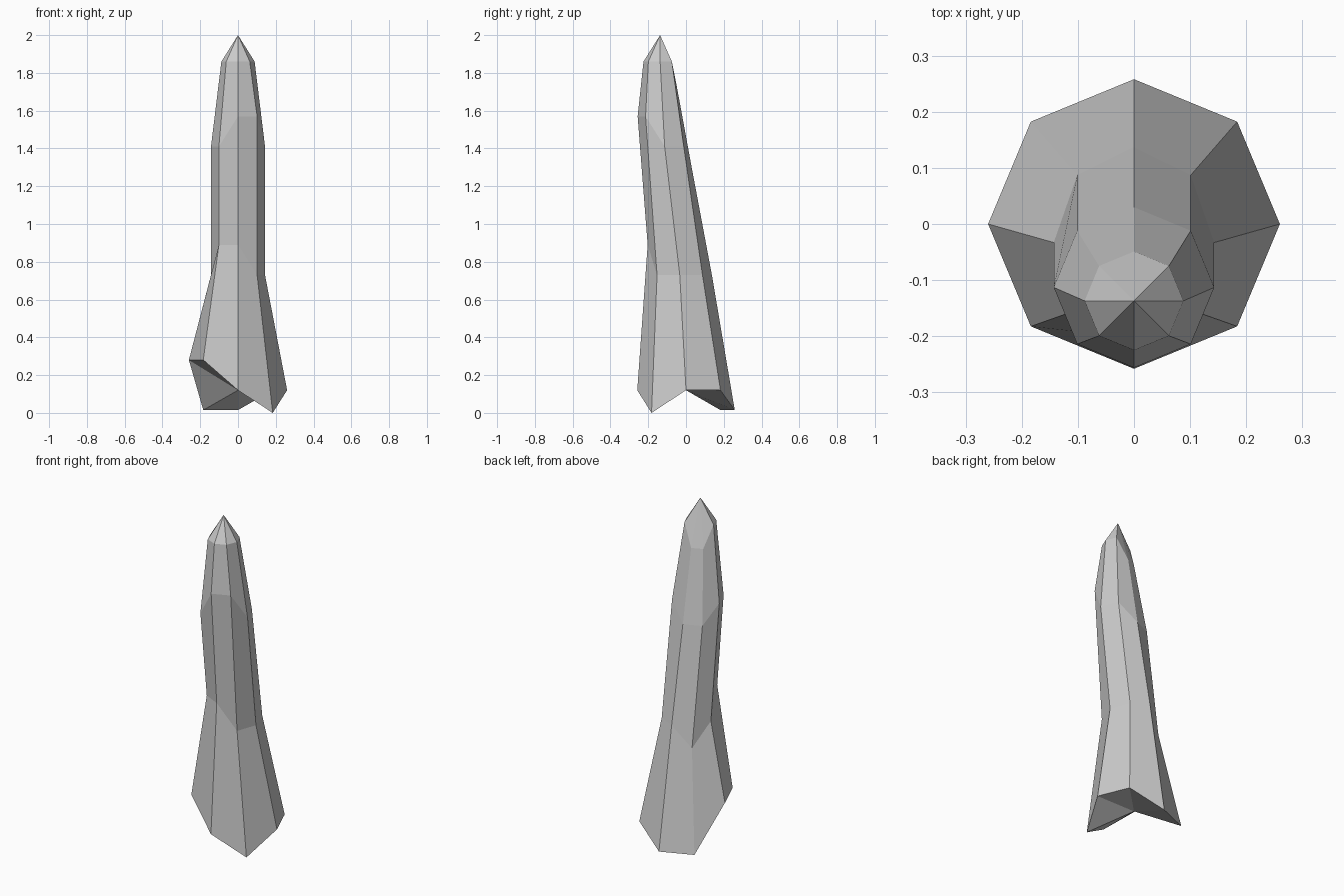
import bpy, bmesh
from math import cos, sin, pi

if "Cube" in bpy.data.objects:
    bpy.data.objects.remove(bpy.data.objects["Cube"])

# Rings: centre y, x radius, y radius, heights counter-clockwise from +x
RINGS = [
    (0.0, 0.26, 0.258, (0.12, 0.12, 0.015, 0.015, 0.28, 0.28, 0.12, 0.0)),
    (-0.033, 0.143, 0.17, (0.73, 0.73, 0.73, 0.60, 0.73, 0.89, 0.89, 0.73)),
    (-0.113, 0.143, 0.143, (1.41, 1.41, 1.30, 1.30, 1.41, 1.41, 1.57, 1.57)),
    (-0.137, 0.088, 0.088, (1.86, 1.86, 1.73, 1.73, 1.86, 1.86, 1.86, 1.86)),
]
SIDES = 8

bm = bmesh.new()
rings = []
for cy, rx, ry, heights in RINGS:
    rings.append([bm.verts.new((rx * cos(2 * pi * i / SIDES),
                                cy + ry * sin(2 * pi * i / SIDES), z))
                  for i, z in enumerate(heights)])

# Side walls, pointed tip and hollowed underside
tip = bm.verts.new((0, -0.137, 2.0))
base = bm.verts.new((0, 0, 0.12))
for i in range(SIDES):
    j = (i + 1) % SIDES
    for lo, hi in zip(rings, rings[1:]):
        bm.faces.new((lo[i], lo[j], hi[j], hi[i]))
    bm.faces.new((rings[-1][i], rings[-1][j], tip))
    bm.faces.new((rings[0][j], rings[0][i], base))

bmesh.ops.recalc_face_normals(bm, faces=bm.faces)
mesh = bpy.data.meshes.new("rock_spike")
bm.to_mesh(mesh)
bm.free()
bpy.context.collection.objects.link(bpy.data.objects.new("rock_spike", mesh))
